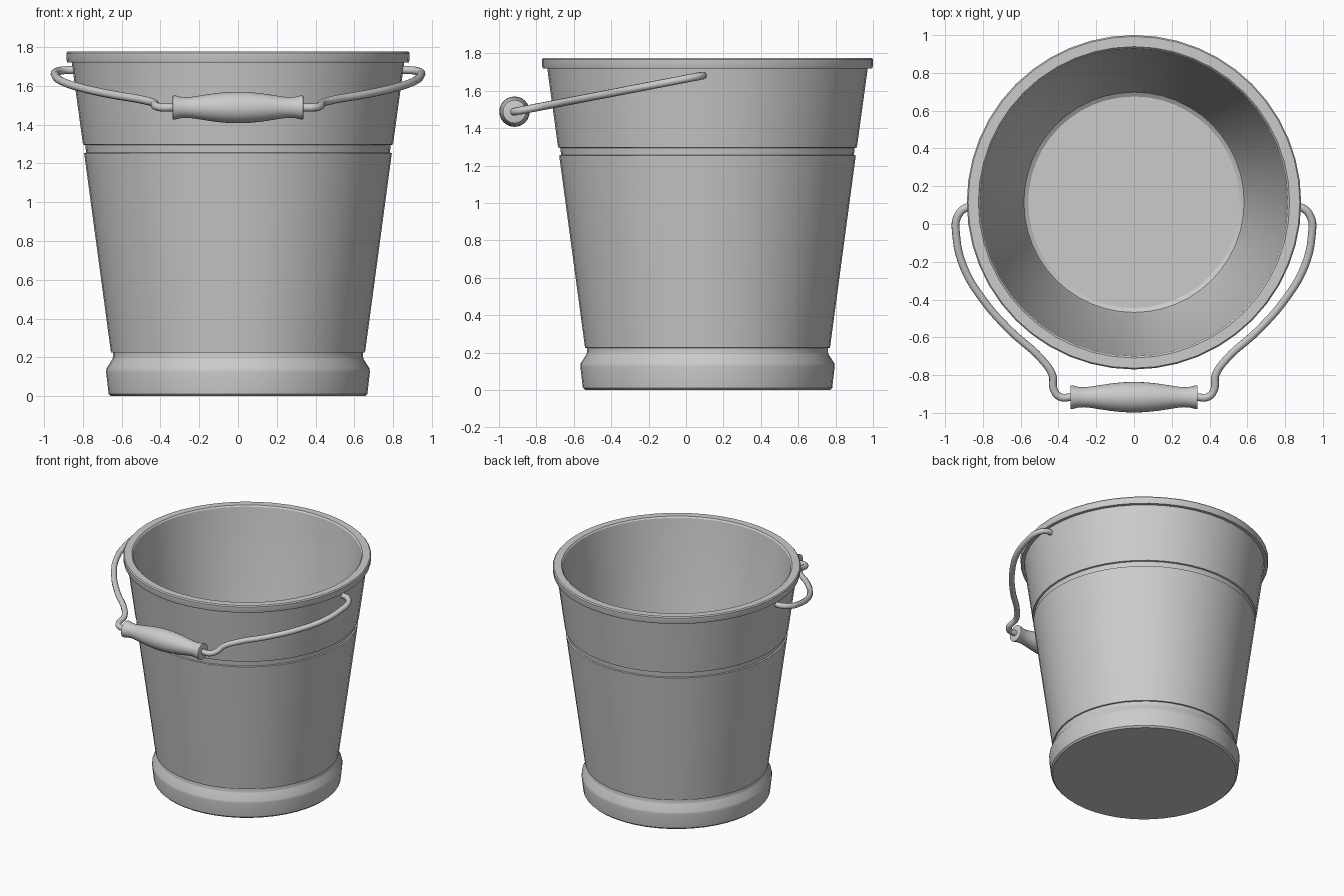
import bpy, math
from mathutils import Vector, Matrix

if "Cube" in bpy.data.objects:
    bpy.data.objects.remove(bpy.data.objects["Cube"])

def lathe(name, profile, sides, matrix, angle=30):
    """Revolve (radius, height) points round z; radius 0 makes a pole."""
    verts, faces, rings = [], [], []
    for r, h in profile:
        if r == 0:
            rings.append([len(verts)] * sides)
            verts.append(matrix @ Vector((0, 0, h)))
        else:
            rings.append(list(range(len(verts), len(verts) + sides)))
            for i in range(sides):
                a = 2 * math.pi * i / sides
                verts.append(matrix @ Vector((r * math.cos(a), r * math.sin(a), h)))
    for lo, hi in zip(rings, rings[1:]):
        for i in range(sides):
            j = (i + 1) % sides
            faces.append(list(dict.fromkeys((lo[i], lo[j], hi[j], hi[i]))))
    mesh = bpy.data.meshes.new(name)
    mesh.from_pydata(verts, [], faces)
    obj = bpy.data.objects.new(name, mesh)
    bpy.context.collection.objects.link(obj)
    bpy.ops.object.select_all(action='DESELECT')
    obj.select_set(True)
    bpy.context.view_layer.objects.active = obj
    bpy.ops.object.shade_smooth_by_angle(angle=math.radians(angle))
    return obj

# Bucket: foot ring, tapered wall, groove, rolled rim, then the inside
bucket = [(0, 0), (0.655, 0), (0.667, 0.012), (0.68, 0.125), (0.678, 0.143),
          (0.648, 0.19), (0.645, 0.2), (0.645, 0.224), (0.655, 0.226),
          (0.793, 1.253), (0.783, 1.256), (0.787, 1.294), (0.799, 1.297),
          (0.857, 1.72), (0.88, 1.72), (0.884, 1.732), (0.885, 1.768),
          (0.878, 1.776), (0.824, 1.776), (0.815, 1.766),
          (0.593, 0.11), (0.583, 0.085), (0.56, 0.07), (0, 0.07)]
lathe("bucket", bucket, 48, Matrix.Translation((0, 0.115, 0)))

# Grip: turned wood shape along x
GY, GZ = -0.917, 1.488
half = [(0.081, 0), (0.079, 0.06), (0.073, 0.12), (0.064, 0.18), (0.056, 0.23),
        (0.053, 0.265), (0.055, 0.295), (0.061, 0.32), (0.062, 0.335), (0.056, 0.337), (0, 0.337)]
grip = [(r, -h) for r, h in reversed(half[1:])] + half
lathe("grip", grip, 32, Matrix.Translation((0, GY, GZ)) @ Matrix.Rotation(math.pi / 2, 4, 'Y'), 40)

# Wire bail: a tilted flat path, mirrored in x
right = [(0.83, 0.09), (0.895, 0.083), (0.938, 0.03), (0.942, -0.05), (0.905, -0.22),
         (0.80, -0.40), (0.655, -0.565), (0.49, -0.715), (0.432, -0.80),
         (0.425, -0.875), (0.395, -0.914), (0.33, GY)]
path = right + [(-x, y) for x, y in reversed(right)]
curve = bpy.data.curves.new("wire_bail", 'CURVE')
curve.dimensions = '3D'
curve.bevel_depth = 0.021
curve.bevel_resolution = 3
curve.resolution_u = 6
curve.use_fill_caps = True
spline = curve.splines.new('BEZIER')
spline.bezier_points.add(len(path) - 1)
for p, (x, y) in zip(spline.bezier_points, path):
    p.co = (x, y, GZ + (y - GY) * 0.192)
    p.handle_left_type = p.handle_right_type = 'AUTO'
bpy.context.collection.objects.link(bpy.data.objects.new("wire_bail", curve))
